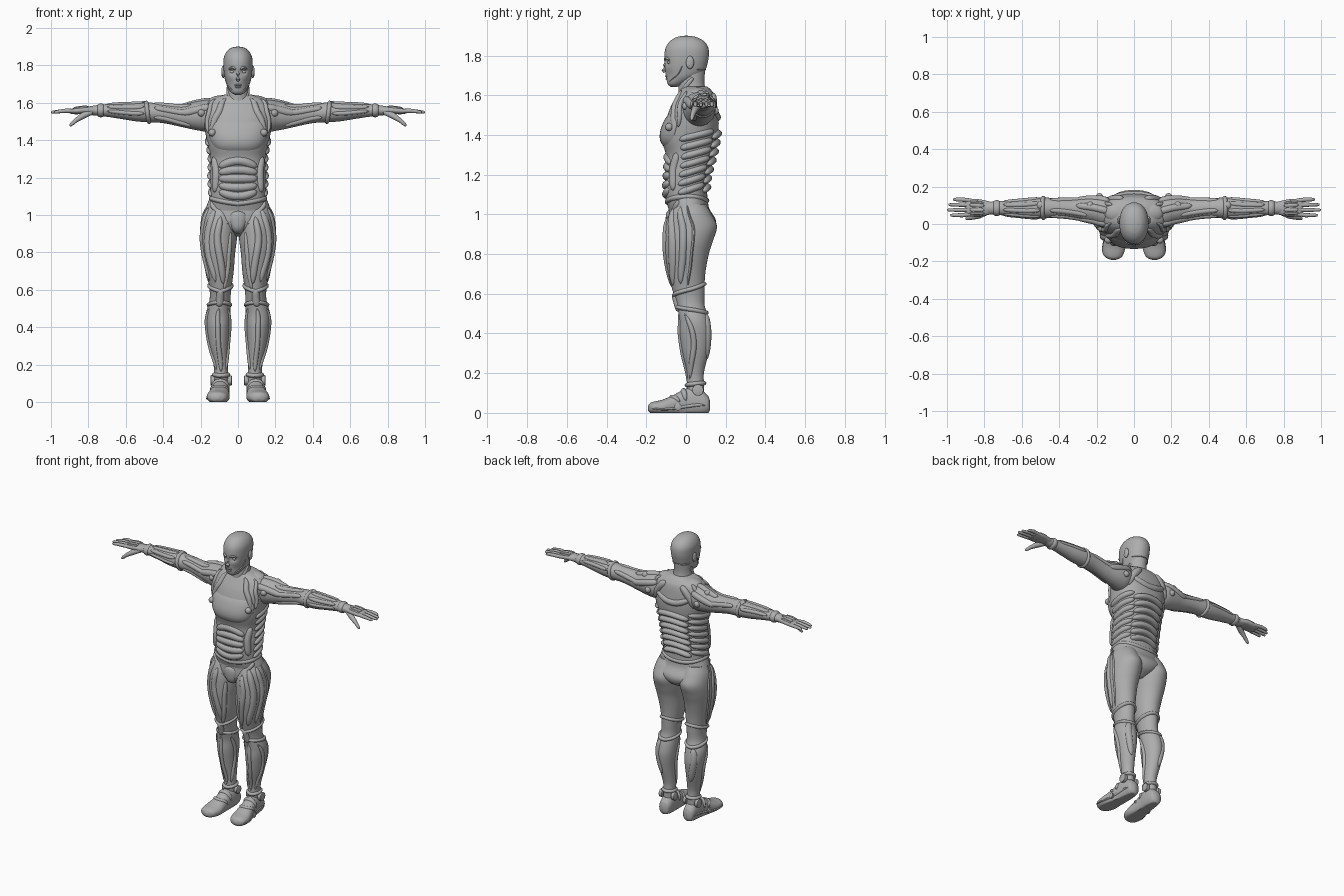
import bpy, bmesh, math
from mathutils import Vector

cube = bpy.data.objects.get("Cube")
if cube:
    bpy.data.objects.remove(cube, do_unlink=True)

grey = bpy.data.materials.new("suit_grey")
grey.use_nodes = True
tone = (0.42, 0.42, 0.42, 1)
grey.diffuse_color = tone
grey.node_tree.nodes["Principled BSDF"].inputs["Base Color"].default_value = tone


def emit(name, rings, both=False, sharp=50):
    """Skin a stack of closed rings; optionally make a left and a right copy."""
    sides = (("left_", 1), ("right_", -1)) if both else (("", 1),)
    for label, side in sides:
        bm = bmesh.new()
        grid = [[bm.verts.new((p.x * side, p.y, p.z)) for p in ring] for ring in rings]
        count = len(grid[0])
        for low, high in zip(grid, grid[1:]):
            for i in range(count):
                j = (i + 1) % count
                bm.faces.new((low[i], low[j], high[j], high[i]))
        bm.faces.new(grid[0])
        bm.faces.new(grid[-1])
        bmesh.ops.recalc_face_normals(bm, faces=bm.faces)
        mesh = bpy.data.meshes.new(label + name)
        bm.to_mesh(mesh)
        bm.free()
        mesh.materials.append(grey)
        mesh.polygons.foreach_set("use_smooth", [True] * len(mesh.polygons))
        mesh.set_sharp_from_angle(angle=math.radians(sharp))
        bpy.context.collection.objects.link(bpy.data.objects.new(label + name, mesh))


def hermite(rows, u):
    """Smoothly interpolate rows keyed by their first value."""
    u = min(max(u, rows[0][0]), rows[-1][0])
    last = len(rows) - 1
    k = 0
    while k < last - 1 and u > rows[k + 1][0]:
        k += 1
    span = rows[k + 1][0] - rows[k][0]
    t = (u - rows[k][0]) / span

    def slope(i, c):
        a, b = rows[max(i - 1, 0)], rows[min(i + 1, last)]
        return (b[c] - a[c]) / (b[0] - a[0]) * span
    out = []
    for c in range(1, len(rows[0])):
        p, q, m, n = rows[k][c], rows[k + 1][c], slope(k, c), slope(k + 1, c)
        out.append(p + t * m + t * t * (3 * (q - p) - 2 * m - n) + t ** 3 * (2 * (p - q) + m + n))
    return out


class Form:
    """A lofted body part. Rows: position, centre a, centre b, radius a, radius b."""
    def __init__(self, axis, rows, power=2.0):
        self.axis, self.rows, self.power = axis, sorted(rows), power

    def place(self, u, a, b):
        return Vector({"x": (u, a, b), "y": (a, u, b), "z": (a, b, u)}[self.axis])

    def point(self, u, angle):
        u = min(max(u, self.rows[0][0]), self.rows[-1][0])
        ca, cb, ra, rb = hermite(self.rows, u)
        c, s, e = math.cos(angle), math.sin(angle), 2 / self.power
        return self.place(u, ca + ra * math.copysign(abs(c) ** e, c),
                          cb + rb * math.copysign(abs(s) ** e, s))

    def normal(self, u, angle):
        d = 0.004
        n = (self.point(u + d, angle) - self.point(u - d, angle)).cross(
            self.point(u, angle + d * 5) - self.point(u, angle - d * 5)).normalized()
        ca, cb = hermite(self.rows, u)[:2]
        return n if n.dot(self.point(u, angle) - self.place(u, ca, cb)) > 0 else -n

    def build(self, name, both=False, around=40, shape=None):
        rings = []
        keys = [r[0] for r in self.rows]
        stops = [a + (b - a) * i / 6 for a, b in zip(keys, keys[1:]) for i in range(6)]
        for u in stops + [keys[-1]]:
            ring = [self.point(u, math.tau * i / around) for i in range(around)]
            rings.append([shape(p) for p in ring] if shape else ring)
        emit(name, rings, both)

    def strip(self, name, path, width, height, both=True, loop=False):
        """Raise a padded strip along (position, degrees) points on the surface."""
        keyed = [(i, u, math.radians(a)) for i, (u, a) in enumerate(path)]
        steps, rings = 10 * (len(path) - 1), []
        for i in range(steps + 1):
            t = i / steps
            k = t * keyed[-1][0]
            u, a = hermite(keyed, k)
            u0, a0 = hermite(keyed, k - 0.05)
            u1, a1 = hermite(keyed, k + 0.05)
            radius = max(sum(hermite(self.rows, u)[2:]) / 2, 0.01)
            along = Vector((u1 - u0, (a1 - a0) * radius)).normalized()
            fade = 1 if loop else max(1 - abs(2 * t - 1) ** 5, 0.02) ** 0.5
            ring = []
            for j in range(-5, 6):
                v = j / 5
                off = v * width * fade
                pu, pa = u - along.y * off, a + along.x * off / radius
                lift = height * fade * (1 - abs(v) ** 3) - 0.003 * abs(v)
                ring.append(self.point(pu, pa) + self.normal(pu, pa) * lift)
            rings.append(ring)
        emit(name, rings, both, 70)


def tube(name, points, both=True, around=16):
    spots = [Vector(p[:3]) for p in points]
    rings = []
    for i, p in enumerate(spots):
        turn = (spots[min(i + 1, len(spots) - 1)] - spots[max(i - 1, 0)]).to_track_quat("Z", "Y")
        angles = [math.tau * k / around for k in range(around)]
        rings.append([p + turn @ Vector((math.cos(a), math.sin(a), 0)) * points[i][3] for a in angles])
    emit(name, rings, both)


def ball(name, centre, radii, both=True):
    rings = []
    for i in range(13):
        lat = math.pi * (0.01 + 0.98 * i / 12)
        rings.append([Vector(centre) + Vector((radii[0] * math.sin(lat) * math.cos(a),
                      radii[1] * math.sin(lat) * math.sin(a), radii[2] * math.cos(lat)))
                      for a in (math.tau * k / 20 for k in range(20))])
    emit(name, rings, both)


def face_shape(p):
    # hollow the eye sockets and pull in the cheeks
    if p.y < 0:
        p.y += 0.014 * math.exp(-((abs(p.x) - 0.03) ** 2 + (p.z - 1.767) ** 2) / 0.0003)
        p.y += 0.006 * math.exp(-((abs(p.x) - 0.045) ** 2 + (p.z - 1.7) ** 2) / 0.0006)
    return p


def flat_sole(p):
    p.z = max(p.z, 0)
    return p


# Head and neck
head = Form("z", [(1.642, 0, -.06, .016, .016), (1.655, 0, -.053, .037, .038), (1.69, 0, -.02, .059, .08),
                  (1.72, 0, -.005, .068, .099), (1.76, 0, 0, .075, .108), (1.8, 0, .003, .078, .112),
                  (1.84, 0, .005, .076, .107), (1.87, 0, .005, .063, .088), (1.89, 0, .003, .042, .057),
                  (1.898, 0, .002, .02, .028), (1.9, 0, .002, .004, .006)], 2.15)
head.build("head", around=72, shape=face_shape)
neck = Form("z", [(1.55, 0, .045, .085, .085), (1.6, 0, .035, .068, .074),
                  (1.66, 0, .027, .058, .066), (1.74, 0, .03, .056, .068)])
neck.build("neck")
neck.strip("neck_cord", [(1.69, 10), (1.64, -30), (1.58, -70)], .012, .006)
tube("nose", [(0, -.098, 1.775, .004), (0, -.108, 1.75, .008), (0, -.112, 1.727, .012), (0, -.106, 1.716, .007)], False)
ball("eye", (.03, -.083, 1.765), (.014, .011, .009))
ball("ear", (.079, .02, 1.765), (.01, .02, .033))
ball("ear_lobe", (.083, .012, 1.755), (.006, .01, .016))
head.strip("brow", [(1.777, -82), (1.787, -68), (1.778, -50)], .007, .006)
head.strip("upper_lip", [(1.694, -108), (1.697, -90), (1.694, -72)], .005, .006, False)
head.strip("lower_lip", [(1.683, -106), (1.682, -90), (1.683, -74)], .005, .006, False)
head.strip("jaw_seam", [(1.75, -8), (1.7, -20), (1.668, -50)], .003, .003)
head.strip("skull_seam", [(1.73, 25), (1.728, 90), (1.73, 155)], .003, .003, False)

# Torso
torso = Form("z", [(1.0, 0, .02, .16, .1), (1.1, 0, .0, .148, .107), (1.2, 0, .005, .152, .11),
                   (1.3, 0, .02, .15, .122), (1.38, 0, .018, .163, .14), (1.46, 0, .03, .178, .135),
                   (1.54, 0, .04, .185, .118), (1.6, 0, .05, .165, .095), (1.63, 0, .048, .115, .075),
                   (1.645, 0, .045, .065, .06)], 2.35)
torso.build("torso", around=64)
torso.strip("chest_plate", [(1.45, -150), (1.425, -120), (1.42, -90), (1.425, -60), (1.45, -30)], .083, .013, False)
for i, bend in enumerate((-.025, -.01, .0, .015, .03)):
    z = 1.1 + .047 * i
    torso.strip(f"belly_band_{i}", [(z - bend, -130), (z, -90), (z - bend, -50)], .023, .013, False)
torso.strip("waist_belt", [(1.06, -90), (1.09, 0), (1.07, 90), (1.09, 180), (1.06, 270)], .014, .008, False, True)
torso.strip("side_plate", [(1.31, -30), (1.22, -40), (1.12, -33)], .027, .014)
for i in range(7):
    z = 1.13 + .045 * i
    torso.strip(f"back_band_{i}", [(z - .012, 50), (z + .008, 90), (z - .012, 130)], .021, .02, False)
    torso.strip(f"rib_{i}", [(z + .02, 53), (z, 15), (z - .025, -18)], .019, .013)
torso.strip("collar_strap", [(1.625, -62), (1.56, -60), (1.5, -48), (1.44, -38)], .018, .012)
torso.strip("outer_collar_strap", [(1.62, -30), (1.56, -36), (1.5, -28), (1.44, -25)], .016, .012)
torso.strip("shoulder_blade", [(1.61, 70), (1.55, 55), (1.47, 35)], .024, .014)
torso.strip("upper_back_strap", [(1.62, 35), (1.57, 30), (1.5, 18)], .018, .012)
torso.strip("spine_yoke", [(1.53, 50), (1.49, 90), (1.53, 130)], .022, .012, False)
for name, spot in (("chest_joint", (.138, -.085, 1.44)), ("front_shoulder_joint", (.195, .0, 1.545)),
                   ("top_shoulder_joint", (.235, .1, 1.592)), ("back_shoulder_joint", (.185, .145, 1.52))):
    ball(name, spot, (.02, .02, .02))
ball("trapezius", (.085, .06, 1.605), (.075, .055, .035))

# Pelvis
pelvis = Form("z", [(.885, 0, .025, .03, .05), (.92, 0, .028, .09, .105), (.97, 0, .03, .165, .12),
                    (1.03, 0, .015, .172, .102), (1.09, 0, .008, .152, .1)], 2.2)
pelvis.build("pelvis")
pelvis.strip("groin_plate", [(1.02, -90), (.96, -90), (.9, -90)], .033, .012, False)
pelvis.strip("hip_strap", [(1.07, -25), (1.02, -50), (.95, -72)], .014, .01)

# Legs
leg = Form("z", [(1.05, .095, .02, .07, .08), (1.0, .1, .022, .086, .108), (.94, .1, .026, .095, .13),
                 (.87, .102, .015, .096, .122), (.8, .102, .005, .087, .11), (.7, .096, .004, .073, .093),
                 (.6, .094, .015, .058, .078), (.54, .097, .024, .056, .07), (.47, .106, .042, .066, .075),
                 (.4, .106, .047, .063, .08), (.3, .102, .047, .051, .066), (.2, .092, .047, .039, .043),
                 (.14, .09, .048, .037, .043), (.05, .09, .05, .036, .042)])
leg.build("leg", True)
leg.strip("outer_thigh_muscle", [(1.03, -70), (.92, -50), (.78, -45), (.64, -65)], .024, .011)
leg.strip("inner_thigh_muscle", [(.99, -95), (.88, -85), (.75, -95), (.63, -105)], .024, .011)
leg.strip("inner_thigh_strap", [(.91, -130), (.8, -130), (.7, -125), (.6, -110)], .017, .009)
leg.strip("side_thigh_strap", [(1.04, -35), (.92, -18), (.78, -12), (.65, -25)], .018, .01)
leg.strip("hip_line", [(1.05, -10), (.9, 8), (.75, 12), (.64, 0)], .007, .007)
leg.strip("upper_knee_ring", [(.59, -90), (.62, 0), (.65, 90), (.62, 180), (.59, 270)], .012, .01, True, True)
leg.strip("lower_knee_ring", [(.535, -90), (.52, 0), (.505, 90), (.52, 180), (.535, 270)], .012, .01, True, True)
leg.strip("knee_cap", [(.6, -90), (.56, -90), (.51, -90)], .027, .013)
leg.strip("shin_plate", [(.5, -90), (.35, -88), (.16, -90)], .017, .009)
leg.strip("outer_calf_strap", [(.5, -35), (.4, -10), (.3, -10), (.17, -45)], .014, .009)
leg.strip("inner_calf_strap", [(.5, -145), (.4, -170), (.3, -170), (.17, -135)], .014, .009)
leg.strip("calf_pad", [(.5, 70), (.4, 60), (.27, 80)], .025, .009)
leg.strip("ankle_ring", [(.14, -90), (.15, 90), (.14, 270)], .013, .012, True, True)

# Feet
foot = Form("y", [(.122, .09, .038, .012, .02), (.112, .09, .042, .034, .042), (.06, .09, .055, .044, .07),
                  (0, .094, .052, .046, .07), (-.06, .1, .038, .053, .054), (-.12, .106, .028, .061, .038),
                  (-.165, .11, .026, .052, .03), (-.183, .11, .025, .035, .023), (-.192, .11, .023, .01, .01)], 2.2)
foot.build("foot", True, shape=flat_sole)
foot.strip("instep_strap", [(.0, 5), (-.015, 90), (.0, 175)], .014, .008)
foot.strip("toe_strap", [(-.03, 5), (-.075, 90), (-.04, 175)], .01, .006)
foot.strip("sole_rim", [(.1, -8), (0, -15), (-.1, -15), (-.17, -8)], .008, .005)
for name, x, y, z, r in (("outer_ankle_hinge", .135, .06, .115, .028), ("inner_ankle_hinge", .045, .06, .115, .026),
                         ("outer_foot_hinge", .144, -.04, .03, .018)):
    tube(name, [(x - .012, y, z, r * .9), (x - .01, y, z, r), (x + .01, y, z, r), (x + .012, y, z, r * .8)], around=24)

# Arms
arm = Form("x", [(.11, .06, 1.53, .07, .075), (.16, .065, 1.53, .083, .085), (.22, .075, 1.53, .072, .077),
                 (.3, .08, 1.53, .057, .06), (.4, .085, 1.543, .052, .052), (.49, .086, 1.549, .056, .053),
                 (.55, .085, 1.551, .054, .05), (.63, .085, 1.556, .046, .042), (.71, .085, 1.559, .038, .033),
                 (.79, .085, 1.558, .032, .024)])
arm.build("arm", True)
for name, top, mid, end in (("deltoid_top", 85, 80, 70), ("deltoid_front", 140, 150, 165),
                            ("deltoid_back", 35, 25, 5)):
    arm.strip(name, [(.13, top), (.2, mid), (.31, end)], .022, .011)
for name, first, last in (("biceps", 165, 150), ("biceps_top", 120, 105), ("triceps", 10, 30), ("under_arm", -130, -150)):
    arm.strip(name, [(.25, first), (.35, (first + last) / 2), (.45, last)], .017, .008)
arm.strip("elbow_ring", [(.475, -90), (.49, 90), (.475, 270)], .013, .009, True, True)
for i, angle in enumerate((20, 62, 104, 146, 188)):
    arm.strip(f"forearm_plate_{i}", [(.5, angle), (.6, angle + 4), (.7, angle)], .014, .007)
arm.strip("wrist_cuff", [(.735, -90), (.735, 90), (.735, 270)], .02, .007, True, True)
ball("elbow_joint", (.5, .1, 1.592), (.022, .022, .018))

# Hands
hand = Form("x", [(.76, .085, 1.558, .032, .022), (.82, .086, 1.56, .045, .02),
                  (.87, .088, 1.556, .047, .018), (.9, .09, 1.553, .042, .011)], 2.3)
hand.build("hand", True, around=28)
for i, (name, tip) in enumerate((("index", .983), ("middle", 1), ("ring", .993), ("little", .968))):
    y, spread = .053 + .024 * i, (i - 1.5) * .004
    tube(name + "_finger", [(.87, y, 1.556, .011), (.92, y + spread, 1.557, .0115), (.95, y + spread, 1.554, .01),
                            (tip - .01, y + spread, 1.55, .008), (tip - .003, y + spread, 1.549, .006),
                            (tip, y + spread, 1.549, .002)])
    hand.strip(name + "_knuckle", [(.8, 130 - 27 * i), (.84, 130 - 27 * i), (.88, 130 - 27 * i)], .008, .005)
tube("thumb", [(.785, .065, 1.55, .016), (.83, .045, 1.53, .017), (.865, .035, 1.507, .012),
               (.888, .03, 1.487, .01), (.898, .028, 1.477, .006), (.9, .028, 1.475, .002)])
